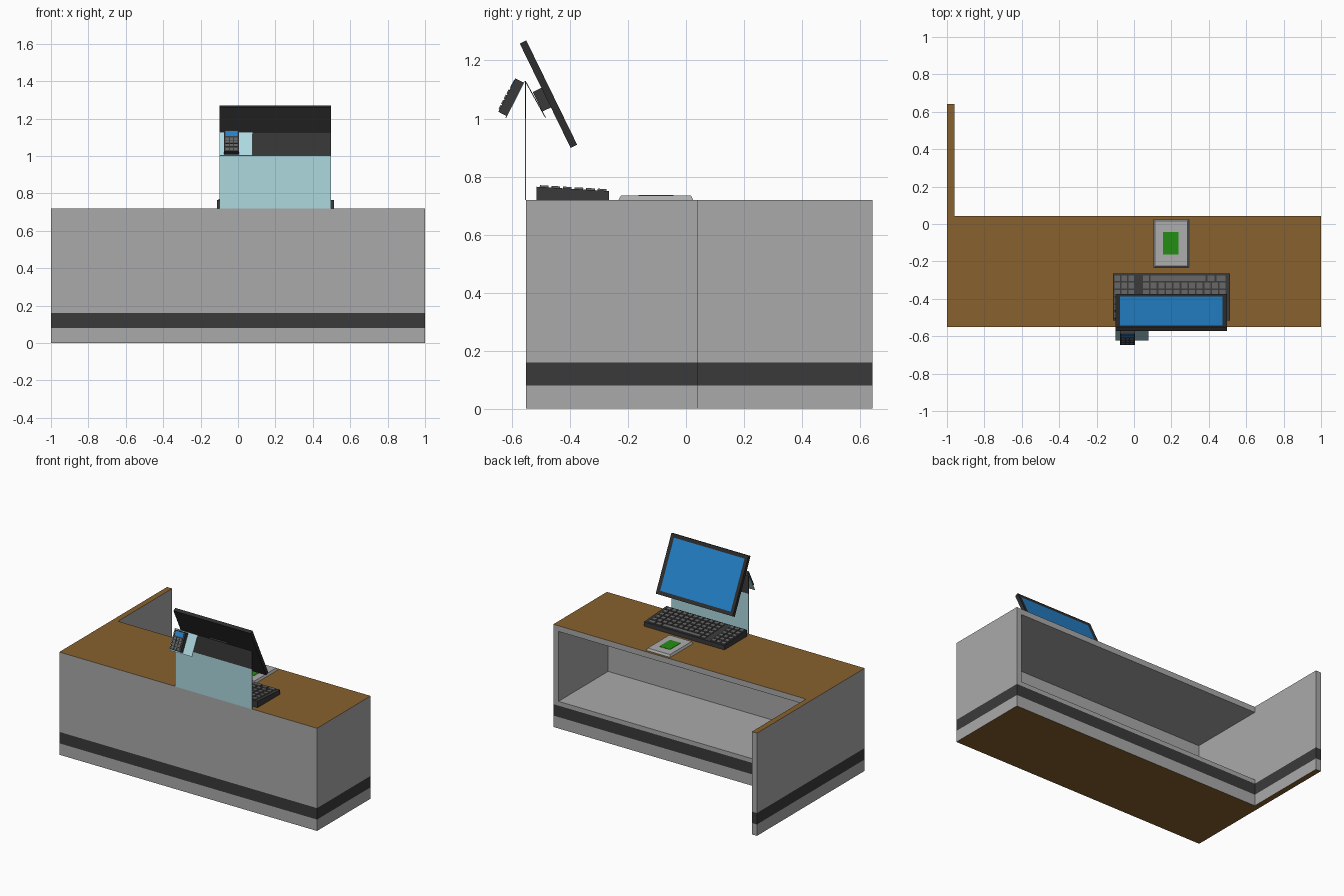
import bpy, bmesh, math
from mathutils import Matrix, Vector

if "Cube" in bpy.data.objects:
    bpy.data.objects.remove(bpy.data.objects["Cube"])


def material(name, rgb):
    m = bpy.data.materials.new(name)
    m.diffuse_color = (*rgb, 1.0)
    m.use_nodes = True
    m.node_tree.nodes["Principled BSDF"].inputs["Base Color"].default_value = m.diffuse_color
    return m


GREY = material("cabinet_grey", (0.40, 0.40, 0.40))
BROWN = material("wood_brown", (0.25, 0.12, 0.027))
DARK = material("charcoal", (0.042, 0.042, 0.042))
GLASS = material("pale_glass", (0.42, 0.69, 0.74))
BLUE = material("screen_blue", (0.017, 0.22, 0.58))
KEY = material("key_grey", (0.13, 0.13, 0.13))
GREEN = material("pad_green", (0.017, 0.27, 0.006))
LIGHT = material("pad_grey", (0.42, 0.42, 0.42))
BLACK = material("monitor_black", (0.027, 0.027, 0.027))


def add_box(bm, b):
    """b = x0, x1, y0, y1, z0, z1"""
    x0, x1, y0, y1, z0, z1 = b
    mat = Matrix.Translation(((x0 + x1) / 2, (y0 + y1) / 2, (z0 + z1) / 2)) @ \
        Matrix.Diagonal((x1 - x0, y1 - y0, z1 - z0, 1))
    return bmesh.ops.create_cube(bm, size=1, matrix=mat)["verts"]


def finish(bm, name, mats, matrix=Matrix()):
    bm.normal_update()
    me = bpy.data.meshes.new(name)
    bm.to_mesh(me)
    bm.free()
    for m in mats:
        me.materials.append(m)
    ob = bpy.data.objects.new(name, me)
    ob.matrix_world = matrix
    bpy.context.collection.objects.link(ob)
    return ob


def boxes(name, mat, items, matrix=Matrix()):
    bm = bmesh.new()
    for b in items:
        add_box(bm, b)
    return finish(bm, name, [mat], matrix)


def cut(bm, co, no):
    bmesh.ops.bisect_plane(bm, geom=bm.verts[:] + bm.edges[:] + bm.faces[:],
                           plane_co=co, plane_no=no, dist=1e-5)


def tilt(y, z, degrees):
    return Matrix.Translation((0, y, z)) @ Matrix.Rotation(math.radians(degrees), 4, 'X')


def cabinet_part(name, box, cavity=False):
    """Grey carcass with brown top and bottom and a dark band all round."""
    bm = bmesh.new()
    add_box(bm, box)
    for z in (0.08, 0.16):
        cut(bm, (0, 0, z), (0, 0, 1))
    if cavity:
        for z in (0.19, 0.68):
            cut(bm, (0, 0, z), (0, 0, 1))
        for x in (-0.96, 0.96):
            cut(bm, (x, 0, 0), (1, 0, 0))
        bm.normal_update()
        opening = [f for f in bm.faces if f.normal.y > 0.9
                   and abs(f.calc_center_median().x) < 0.5
                   and 0.3 < f.calc_center_median().z < 0.6]
        bmesh.ops.inset_individual(bm, faces=opening, thickness=0, depth=-0.55)
    bm.normal_update()
    for f in bm.faces:
        z = f.calc_center_median().z
        if abs(f.normal.z) > 0.9:
            f.material_index = 1 if z > 0.71 or z < 0.01 else 0
        elif 0.08 < z < 0.16:
            f.material_index = 2
    finish(bm, name, [GREY, BROWN, DARK])


# Counter and side wing
cabinet_part("counter", (-1, 1, -0.552, 0.042, 0, 0.72), cavity=True)
cabinet_part("side_wing", (-1, -0.96, 0.042, 0.642, 0, 0.72))

# Upright glass with dark upper band
boxes("glass_screen", GLASS, [(-0.1, 0.498, -0.555, -0.552, 0.72, 1.0)])
boxes("upper_band", DARK, [(-0.1, 0.498, -0.555, -0.552, 1.0, 1.128)])

# Sloping flap with the card terminal (origin at the flap's top edge)
flap = tilt(-0.555, 1.128, -27)
boxes("terminal_flap", GLASS, [(-0.1, 0.078, -0.003, 0, -0.143, 0)], flap)
boxes("terminal_body", DARK, [(-0.076, 0.006, -0.034, -0.003, -0.135, -0.006)], flap)
boxes("terminal_screen", BLUE, [(-0.066, -0.004, -0.036, -0.034, -0.042, -0.012)], flap)
boxes("terminal_keys", KEY, [
    (-0.066 + c * 0.022, -0.048 + c * 0.022, -0.038, -0.034,
     -0.066 - r * 0.02, -0.051 - r * 0.02)
    for c in range(3) for r in range(4)], flap)

# Monitor bracket behind the glass
boxes("bracket_plate", DARK, [(0.1, 0.3, 0, 0.003, -0.143, 0)], tilt(-0.555, 1.128, 29))

# Monitor: inset screen on the face looking at the operator
pose = tilt(-0.474, 1.084, 26)
bm = bmesh.new()
add_box(bm, (-0.1, 0.498, -0.0125, 0.0125, -0.2, 0.2))
bm.normal_update()
front = [f for f in bm.faces if f.normal.y > 0.9]
bmesh.ops.inset_individual(bm, faces=front, thickness=0.036, depth=-0.003)
front[0].material_index = 1
finish(bm, "monitor", [BLACK, BLUE], pose)
boxes("monitor_mount", DARK, [(0.13, 0.27, -0.045, -0.0125, -0.045, 0.03)], pose)

# Keyboard wedge, lower towards the operator
bm = bmesh.new()
for v in add_box(bm, (-0.112, 0.513, -0.516, -0.265, 0.72, 0.765)):
    if v.co.z > 0.74 and v.co.y > -0.3:
        v.co.z = 0.75
finish(bm, "keyboard_body", [DARK])

# Keys laid out on the slope (origin at the far top edge)
keys = []
for r in range(6):
    y0 = 0.012 + r * 0.04
    y1 = y0 + 0.03
    for c in range(3):
        keys.append((-0.105 + c * 0.038, -0.075 + c * 0.038, y0, y1, -0.002, 0.006))
    if r < 5:
        for c in range(11):
            keys.append((0.048 + c * 0.041, 0.08 + c * 0.041, y0, y1, -0.002, 0.006))
    else:
        for x0, x1 in ((0.048, 0.08), (0.089, 0.382), (0.392, 0.43), (0.44, 0.49)):
            keys.append((x0, x1, y0, y1, -0.002, 0.006))
boxes("keyboard_keys", KEY, keys, tilt(-0.516, 0.765, -3.4))

# Scanner pad with green window
bm = bmesh.new()
for v in add_box(bm, (0.105, 0.293, -0.232, 0.025, 0.72, 0.735)):
    if v.co.z > 0.73:
        v.co.x += 0.008 if v.co.x < 0.2 else -0.008
        v.co.y += 0.008 if v.co.y < -0.1 else -0.008
finish(bm, "scanner_pad", [LIGHT])
boxes("scanner_window", GREEN, [(0.155, 0.238, -0.163, -0.043, 0.735, 0.737)])
